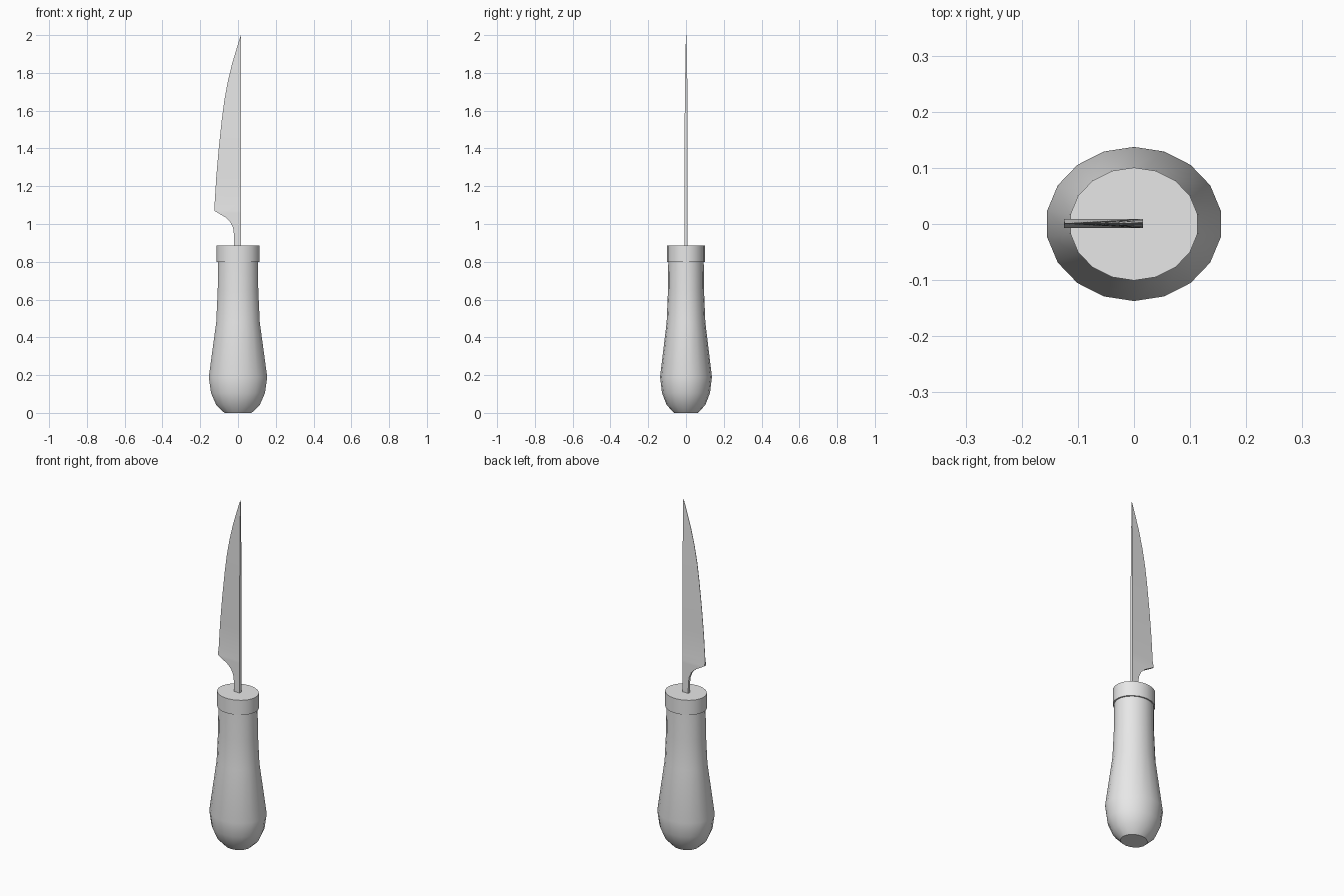
import bpy, bmesh, math

cube = bpy.data.objects.get("Cube")
if cube:
    bpy.data.objects.remove(cube)

grey = bpy.data.materials.new("plain grey")
grey.use_nodes = True
grey.diffuse_color = (0.8, 0.8, 0.8, 1)
grey.node_tree.nodes["Principled BSDF"].inputs["Base Color"].default_value = (0.8, 0.8, 0.8, 1)

SIDES = 18
DEPTH = 0.875  # oval handle section, depth over width


def loft(name, rings, angle):
    """Skin a stack of rings, cap both ends and shade by angle."""
    bm = bmesh.new()
    loops = [[bm.verts.new(p) for p in ring] for ring in rings]
    n = len(loops[0])
    for low, high in zip(loops, loops[1:]):
        for i in range(n):
            j = (i + 1) % n
            bm.faces.new((low[i], low[j], high[j], high[i]))
    bm.faces.new(loops[0][::-1])
    bm.faces.new(loops[-1])
    bmesh.ops.recalc_face_normals(bm, faces=bm.faces)
    mesh = bpy.data.meshes.new(name)
    bm.to_mesh(mesh)
    bm.free()
    mesh.materials.append(grey)
    obj = bpy.data.objects.new(name, mesh)
    bpy.context.collection.objects.link(obj)
    bpy.ops.object.select_all(action='DESELECT')
    obj.select_set(True)
    bpy.context.view_layer.objects.active = obj
    bpy.ops.object.shade_smooth_by_angle(angle=math.radians(angle))
    return obj


def oval(radius, z):
    turns = [math.radians(10) + math.tau * i / SIDES for i in range(SIDES)]
    return [(radius * math.cos(a), radius * DEPTH * math.sin(a), z) for a in turns]


# Handle: bulbous grip narrowing to the collar
grip = [(0.073, 0), (0.117, 0.042), (0.145, 0.105), (0.157, 0.19),
        (0.117, 0.48), (0.109, 0.65), (0.107, 0.82)]
loft("handle", [oval(r, z) for r, z in grip], 40)

# Collar around the top of the handle
loft("collar", [oval(0.115, z) for z in (0.8, 0.885)], 40)

# Blade: height, cutting edge x, spine half thickness, edge half thickness
SPINE = 0.016
stations = [(0.86, -0.02, 0.008, 0.008), (0.94, -0.021, 0.008, 0.008),
            (0.98, -0.026, 0.008, 0.008), (1.01, -0.04, 0.008, 0.008),
            (1.035, -0.065, 0.008, 0.008), (1.055, -0.1, 0.008, 0.008),
            (1.07, -0.125, 0.008, 0.008), (1.105, -0.124, 0.008, 0.001),
            (1.25, -0.115, 0.008, 0.001), (1.4, -0.102, 0.008, 0.001),
            (1.55, -0.086, 0.008, 0.001), (1.65, -0.073, 0.007, 0.001),
            (1.75, -0.055, 0.006, 0.001), (1.85, -0.031, 0.004, 0.001),
            (1.93, -0.007, 0.003, 0.001), (2.0, 0.015, 0.001, 0.001)]
blade = loft("blade", [[(edge, -e, z), (SPINE, -s, z), (SPINE, s, z), (edge, e, z)]
                       for z, edge, s, e in stations], 30)
blade.location.y = 0.001
